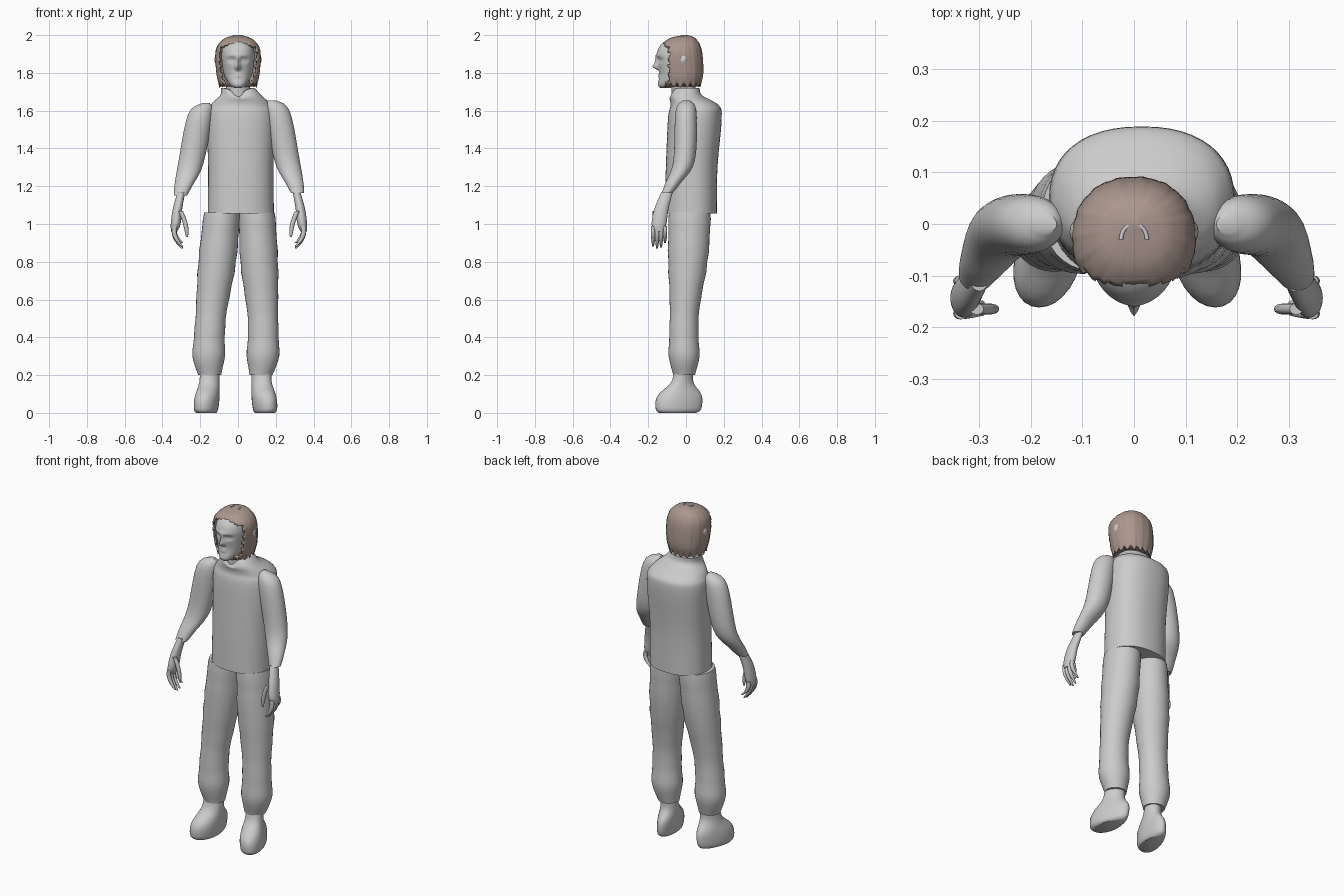
import bpy
import bmesh
import math
from mathutils import Vector

cube = bpy.data.objects.get("Cube")
if cube:
    bpy.data.objects.remove(cube, do_unlink=True)


def make_material(name, red, green, blue):
    material = bpy.data.materials.new(name)
    material.use_nodes = True
    color = (red, green, blue, 1)
    material.diffuse_color = color
    material.node_tree.nodes["Principled BSDF"].inputs["Base Color"].default_value = color
    return material


grey = make_material("pale grey", .6, .6, .6)
brown = make_material("muted brown", .41, .31, .27)
parts = []


def spline(sections, steps):
    """Interpolate the cross-sections smoothly."""
    rows = [Vector(section) for section in sections]
    ends = [rows[0]] + rows + [rows[-1]]
    result = []
    for before, start, end, after in zip(ends, ends[1:], ends[2:], ends[3:]):
        leave = (end - before) / 2
        arrive = (after - start) / 2
        for step in range(steps):
            t = step / steps
            ease = t * t * (3 - 2 * t)
            result.append(start.lerp(end, ease) + leave * (t * (1 - t) ** 2)
                          - arrive * (t * t * (1 - t)))
    return result + [rows[-1]]


def signed_power(value, exponent):
    return math.copysign(abs(value) ** exponent, value)


def loft(name, sections, depth=1, material=grey, sides=32, steps=5, power=2,
         warp=None, keep=None, place=None):
    """Skin rounded sections given as height, centre x, centre y and half width."""
    bm = bmesh.new()
    rings = []
    for z, cx, cy, width in spline(sections, steps):
        ring = []
        for side in range(sides):
            angle = math.tau * side / sides
            offset = Vector((width * signed_power(math.cos(angle), 2 / power),
                             width * depth * signed_power(math.sin(angle), 2 / power), 0))
            center = Vector((cx, cy, z))
            point = center + (warp(offset, center) if warp else offset)
            ring.append(bm.verts.new(place(point) if place else point))
        rings.append(ring)
    for low, high in zip(rings, rings[1:]):
        for side in range(sides):
            bm.faces.new((low[side - 1], low[side], high[side], high[side - 1]))
    bm.faces.new(rings[0])
    bm.faces.new(rings[-1])
    bmesh.ops.recalc_face_normals(bm, faces=bm.faces)
    if keep:
        gone = [face for face in bm.faces if not keep(face.calc_center_median())]
        bmesh.ops.delete(bm, geom=gone, context="FACES")
    mesh = bpy.data.meshes.new(name)
    bm.to_mesh(mesh)
    bm.free()
    mesh.materials.append(material)
    part = bpy.data.objects.new(name, mesh)
    bpy.context.collection.objects.link(part)
    parts.append(part)
    return part


def pair(name, sections, shift=.01, lean=0, lift=0, **options):
    """Right part, and its slightly shifted reflection on the left."""
    def reflect(point):
        return Vector((shift + lean * point.z - point.x, point.y, point.z + lift))

    loft("right_" + name, sections, **options)
    loft("left_" + name, sections, place=reflect, **options)


def bump(u, v, width, height):
    return math.exp(-(u / width) ** 2 - (v / height) ** 2)


# Shirt body with a dipped neckline
def neckline(offset, center):
    if offset.y < 0 and center.z > 1.66:
        offset.z -= .04 * bump(offset.x, center.z - 1.72, .04, .04)
    return offset


mid = .015
loft("shirt", [(1.055, mid, .025, .175), (1.3, mid, .03, .173), (1.56, mid, .047, .18),
               (1.63, mid, .045, .16), (1.68, mid, 0, .11), (1.72, 0, 0, .09)],
     depth=.79, sides=48, power=2.3, warp=neckline)

# Sleeves
pair("sleeve", [(1.64, -.17, 0, .02), (1.58, -.2, 0, .065), (1.32, -.25, -.01, .067),
                (1.2, -.29, -.07, .047), (1.15, -.305, -.1, .035)], depth=.85, lift=.015)


# Trousers, deeper at the seat, with soft folds
def folds(offset, center):
    offset.y *= 1 + max(0, center.z - .6) / 2
    return offset * (1 + .02 * math.sin(center.z * 45))


pair("trouser_leg", [(1.06, -.085, .02, .095), (.8, -.11, .01, .1), (.5, -.145, -.01, .08),
                     (.3, -.155, -.01, .085), (.2, -.15, -.01, .06)],
     shift=-.038, lean=.05, depth=.95, warp=folds)


# Shoes, long below the ankle, turned outwards and broader at the toe
def shoe_form(offset, center):
    offset.y *= 1 + 1 / (1 + math.exp((center.z - .13) * 60))
    offset.x *= 1 - 2 * offset.y
    offset.x += offset.y / 6
    return offset


pair("shoe", [(.23, -.15, -.01, .05), (.16, -.15, -.02, .053), (.08, -.16, -.035, .062),
              (.02, -.165, -.04, .06), (0, -.165, -.045, .05)], shift=-.026, warp=shoe_form)

# Hands: palm, four curled fingers and a thumb
pair("palm", [(1.17, -.3, -.1, .02), (1.08, -.32, -.13, .025), (1, -.33, -.143, .026),
              (.96, -.338, -.143, .016)], depth=1.5)


def finger(name, x, y, z, length, drift, curl):
    path = []
    for step in range(5):
        t = step / 4
        path.append((z - length * t, x + drift * t + curl * t * t, y, .013 * (1 - .6 * t ** 4)))
    pair(name, path, sides=12, depth=.85)


spread = -.174
for name, length in (("index", .11), ("middle", .12), ("ring", .115), ("little", .09)):
    finger(name + "_finger", -.335, spread, .99, length, -.03, .07)
    spread += .021
finger("thumb", -.305, -.165, 1.07, .14, .07, -.035)

# Neck
loft("neck", [(1.64, 0, -.01, .065), (1.78, 0, -.015, .062)])

# Face features: x, height, half width, half height, relief
features = [(0, 1.832, .013, .015, .03), (0, 1.86, .01, .024, .015), (0, 1.893, .05, .01, .005),
            (0, 1.786, .02, .01, .008), (0, 1.786, .024, .003, -.006)]
for side in (-1, 1):
    eye = side * .034
    features += [(eye, 1.868, .02, .012, -.014), (eye, 1.868, .01, .006, .008)]


def face_form(offset, center):
    if offset.y < 0:
        offset.y -= sum(relief * bump(offset.x - x, center.z - z, width, height)
                        for x, z, width, height, relief in features)
    return offset


# Head
loft("head", [(1.72, 0, -.11, .02), (1.74, 0, -.09, .045), (1.8, 0, -.04, .077),
              (1.9, 0, -.04, .087), (1.96, 0, -.03, .07), (1.99, 0, -.02, .02)],
     depth=1.3, sides=96, steps=14, power=2.15, warp=face_form)


# Hair shell, open at the face, with combed strands and a ragged edge
def strands(offset, center):
    angle = math.atan2(offset.y, offset.x)
    offset *= 1 + .012 * math.sin(angle * 23) * math.sin(angle * 7 + center.z * 9)
    offset.z = .012 * math.sin(angle * 17) * bump(center.z - 1.735, 0, .015, 1)
    return offset


def behind_face(point):
    edge = -.112 if point.z > 1.94 else -.092
    return point.z > 1.728 and point.y > edge + .006 * math.sin(point.z * 150)


hair = loft("hair", [(1.735, 0, -.02, .1), (1.8, 0, -.02, .115), (1.92, 0, -.03, .117),
                     (1.98, 0, -.02, .075), (2, 0, 0, .01)],
            depth=.97, material=brown, sides=96, steps=8, power=2.2,
            warp=strands, keep=behind_face)
shell = hair.modifiers.new("thickness", "SOLIDIFY")
shell.thickness = .01
shell.offset = -1

# Ears showing through the hair
pair("ear", [(1.83, -.105, -.02, .005), (1.87, -.11, -.015, .015), (1.91, -.105, -.015, .005)],
     shift=0, depth=1.5, sides=16)

# Thin arc of scalp at the crown
curve = bpy.data.curves.new("crown_arc", "CURVE")
curve.dimensions = "3D"
curve.bevel_depth = .004
curve.materials.append(grey)
line = curve.splines.new("POLY")
line.points.add(12)
for index, point in enumerate(line.points):
    angle = math.pi * index / 12
    point.co = (.025 * math.cos(angle), .03 * math.sin(angle) - .03, 1.996, 1)
bpy.context.collection.objects.link(bpy.data.objects.new("crown_arc", curve))

# Smooth shading with crisp hems
bpy.ops.object.select_all(action="DESELECT")
for part in parts:
    part.select_set(True)
bpy.context.view_layer.objects.active = hair
bpy.ops.object.shade_smooth_by_angle(angle=math.radians(50))
